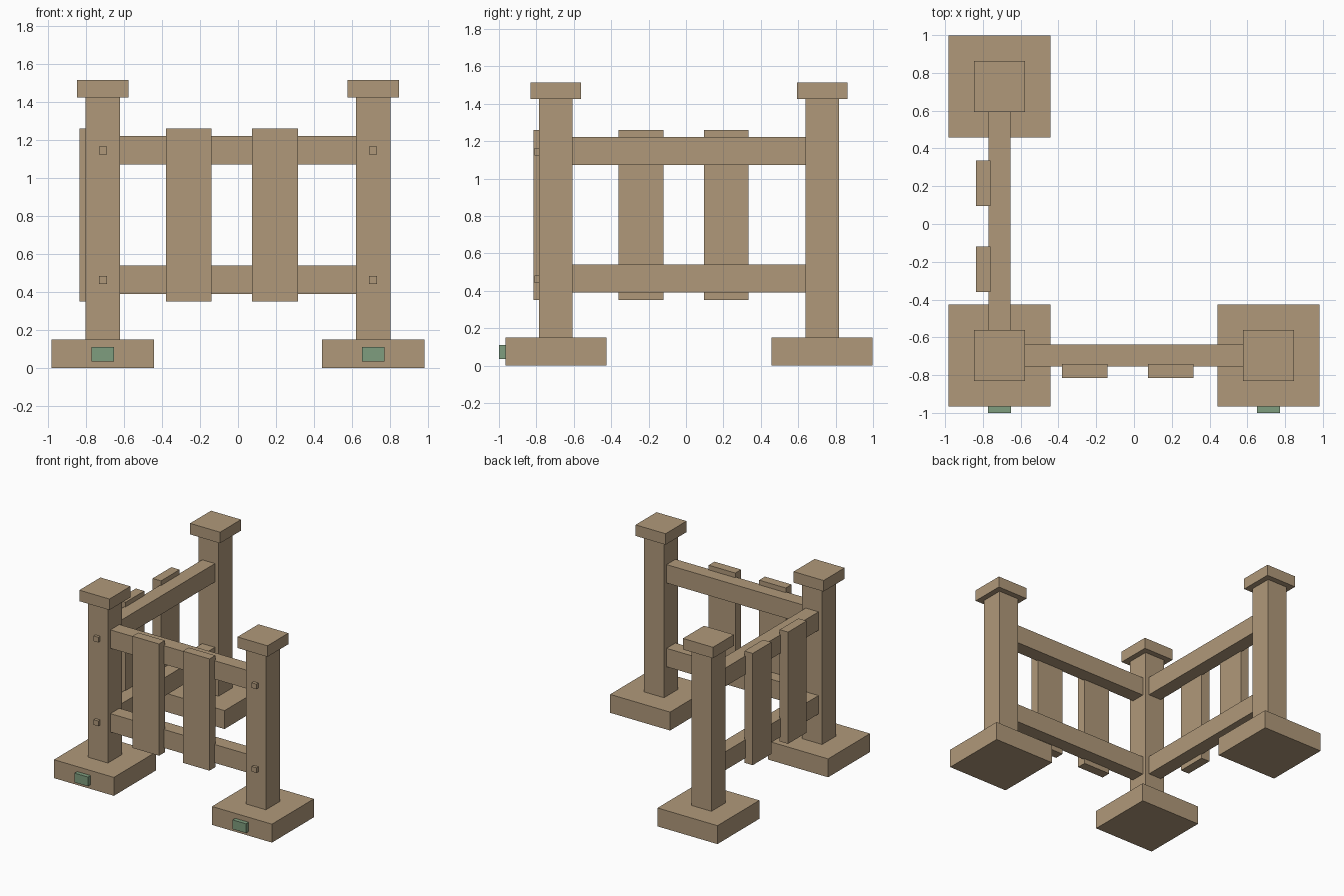
import bpy
import bmesh
from mathutils import Matrix, Vector

cube = bpy.data.objects.get("Cube")
if cube:
    bpy.data.objects.remove(cube, do_unlink=True)


def make_material(name, color):
    mat = bpy.data.materials.new(name)
    mat.use_nodes = True
    mat.diffuse_color = color
    mat.node_tree.nodes["Principled BSDF"].inputs["Base Color"].default_value = color
    return mat


wood = make_material("tan wood", (0.434, 0.318, 0.195, 1))
green = make_material("muted green", (0.212, 0.337, 0.209, 1))


def box(name, center, size, mat=wood):
    mesh = bpy.data.meshes.new(name)
    bm = bmesh.new()
    bmesh.ops.create_cube(bm, size=1, matrix=Matrix.Diagonal((*size, 1)))
    bm.to_mesh(mesh)
    bm.free()
    mesh.materials.append(mat)
    obj = bpy.data.objects.new(name, mesh)
    obj.location = Vector(center)
    bpy.context.collection.objects.link(obj)
    return obj


POST_X, FRONT_Y, BACK_Y = 0.712, -0.696, 0.728
POST_W, BASE_W, CAP_W = 0.18, 0.54, 0.27
RAIL_HEIGHTS = {"lower": 0.465, "upper": 1.147}

# Posts with footing blocks and caps
posts = {"corner": (-POST_X, FRONT_Y), "left": (POST_X, FRONT_Y), "back": (-POST_X, BACK_Y)}
for label, (x, y) in posts.items():
    box(label + "_base", (x, y, 0.075), (BASE_W, BASE_W, 0.15))
    box(label + "_post", (x, y, 0.79), (POST_W, POST_W, 1.28))
    box(label + "_cap", (x, y, 1.47), (CAP_W, CAP_W, 0.09))

# Rails between the posts
span = 2 * POST_X - POST_W + 0.02
mid_y = (FRONT_Y + BACK_Y) / 2
for label, z in RAIL_HEIGHTS.items():
    box(label + "_front_rail", (0, FRONT_Y, z), (span, 0.115, 0.15))
    box(label + "_side_rail", (-POST_X, mid_y, z), (0.115, span, 0.15))

# Planks on the outer faces of the rails
for i, offset in enumerate((-0.26, 0.195), start=1):
    box(f"front_plank_{i}", (offset, -0.779, 0.805), (0.24, 0.075, 0.91))
    box(f"side_plank_{i}", (-0.798, offset + 0.02, 0.805), (0.075, 0.24, 0.91))

# Pegs and green plates on the front of the two front posts
for label in ("corner", "left"):
    x, y = posts[label]
    for level, z in RAIL_HEIGHTS.items():
        box(f"{label}_{level}_peg", (x, y - POST_W / 2 - 0.005, z - 0.003), (0.042, 0.04, 0.042))
    box(label + "_base_plate", (x, y - BASE_W / 2 - 0.012, 0.072), (0.12, 0.044, 0.075), green)
